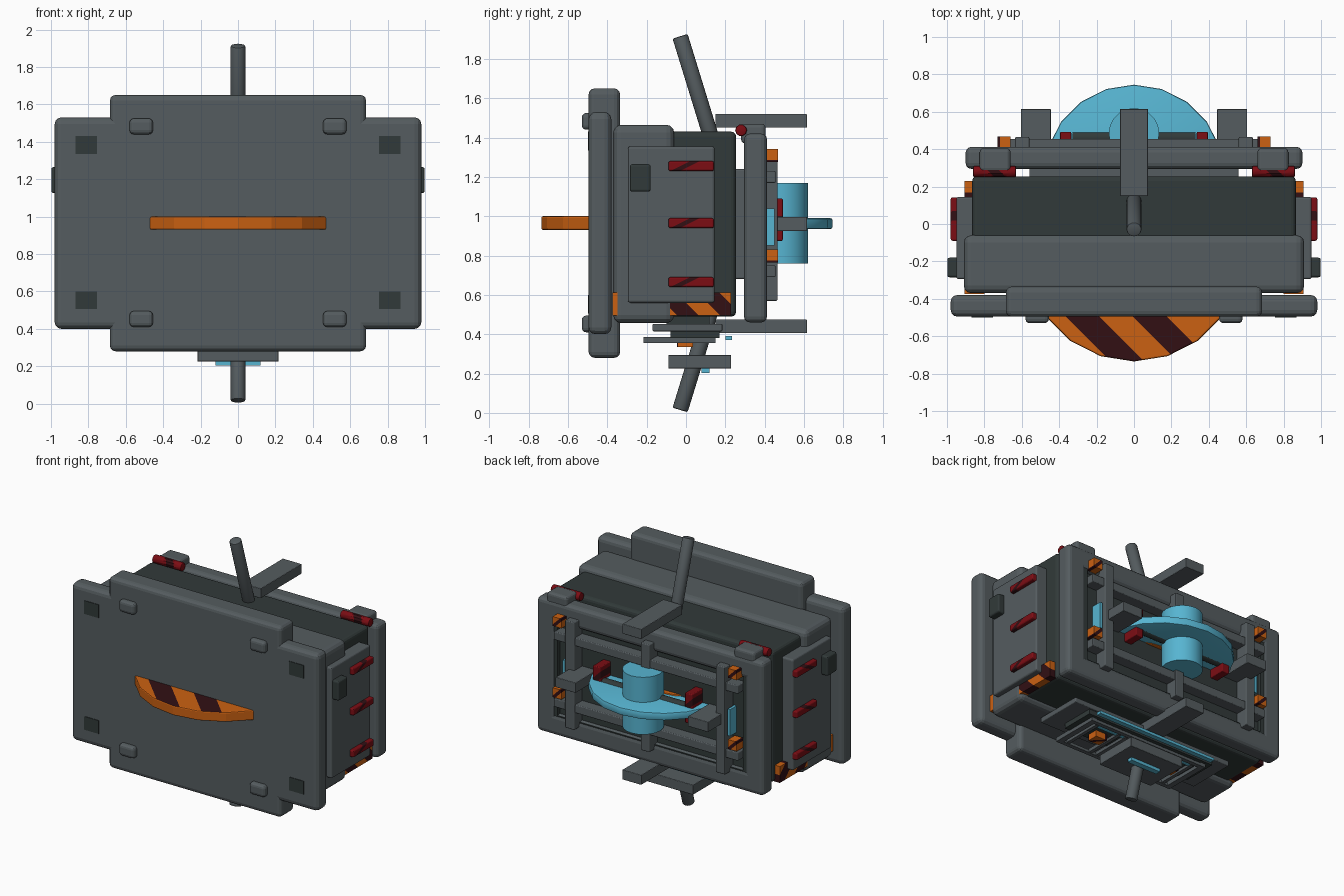
import bpy, bmesh, math
from mathutils import Vector

if "Cube" in bpy.data.objects:
    bpy.data.objects.remove(bpy.data.objects["Cube"])


def material(name, r, g, b):
    m = bpy.data.materials.new(name)
    m.use_nodes = True
    m.diffuse_color = (r, g, b, 1)
    m.node_tree.nodes["Principled BSDF"].inputs["Base Color"].default_value = (r, g, b, 1)
    return m


GREY = material("grey", 0.09, 0.107, 0.115)
DARK = material("charcoal", 0.031, 0.042, 0.041)
ORANGE = material("orange", 0.6, 0.12, 0.006)
MAROON = material("maroon", 0.032, 0.005, 0.007)
RED = material("red", 0.2, 0.004, 0.007)
BLUE = material("light_blue", 0.095, 0.46, 0.64)


def finish(bm, name, mat, smooth=False):
    bmesh.ops.recalc_face_normals(bm, faces=bm.faces)
    me = bpy.data.meshes.new(name)
    bm.to_mesh(me)
    bm.free()
    me.materials.append(mat)
    ob = bpy.data.objects.new(name, me)
    bpy.context.collection.objects.link(ob)
    if smooth:
        bpy.ops.object.select_all(action="DESELECT")
        ob.select_set(True)
        bpy.context.view_layer.objects.active = ob
        bpy.ops.object.shade_smooth_by_angle(angle=math.radians(35))
    return ob


def box(name, x, y, z, mat=GREY, bevel=0.0):
    """Box given by its (min, max) along each axis, with rounded edges."""
    bm = bmesh.new()
    bmesh.ops.create_cube(bm, size=1)
    for v in bm.verts:
        for i, (lo, hi) in enumerate((x, y, z)):
            v.co[i] = hi if v.co[i] > 0 else lo
    if bevel:
        bmesh.ops.bevel(bm, geom=bm.edges[:], offset=bevel, segments=3,
                        profile=0.5, affect="EDGES")
    return finish(bm, name, mat)


def pair(name, x, y, z, mat=GREY, bevel=0.0):
    """The same box on the left and on the right."""
    return [box("left_" + name, x, y, z, mat, bevel),
            box("right_" + name, (-x[1], -x[0]), y, z, mat, bevel)]


def cylinder(name, a, b, radius, mat=GREY, sides=24, bevel=0.0, smooth=True):
    a, b = Vector(a), Vector(b)
    bm = bmesh.new()
    bmesh.ops.create_cone(bm, cap_ends=True, segments=sides, radius1=radius,
                          radius2=radius, depth=(b - a).length)
    if bevel:
        rims = [e for e in bm.edges if abs(e.verts[0].co.z - e.verts[1].co.z) < 1e-4]
        bmesh.ops.bevel(bm, geom=rims, offset=bevel, segments=2, profile=0.5, affect="EDGES")
    turn = Vector((0, 0, 1)).rotation_difference(b - a).to_matrix().to_4x4()
    bm.transform(turn)
    bmesh.ops.translate(bm, verts=bm.verts, vec=(a + b) / 2)
    return finish(bm, name, mat, smooth)


def stripe(ob, direction, start, width, count, flat_only=False):
    """Cut diagonal bands into a part and paint them maroon."""
    d = Vector(direction)
    bm = bmesh.new()
    bm.from_mesh(ob.data)
    for i in range(2 * count):
        bmesh.ops.bisect_plane(bm, geom=bm.verts[:] + bm.edges[:] + bm.faces[:],
                               plane_co=d * ((start + i * width) / d.length_squared), plane_no=d)
    for f in bm.faces:
        band = math.floor((f.calc_center_median().dot(d) - start) / width)
        if 0 <= band < 2 * count and band % 2 == 0 and not (flat_only and abs(f.normal.z) < 0.5):
            f.material_index = 1
    bm.to_mesh(ob.data)
    bm.free()
    ob.data.materials.append(MAROON)


def ring(name, x, y, z, wall, bevel=0.0, mat=GREY):
    """Rectangular frame facing the back, from four beams."""
    pair(name + "_post", (x - wall, x), y, z, mat, bevel)
    for label, lo in (("lower", z[0]), ("upper", z[1] - wall)):
        box(name + "_" + label, (-x, x), y, (lo, lo + wall), mat, bevel)


# Front shield
box("front_plate_wide", (-0.98, 0.98), (-0.495, -0.38), (0.40, 1.53), GREY, 0.035)
box("front_plate_tall", (-0.685, 0.685), (-0.495, -0.335), (0.28, 1.65), GREY, 0.03)
for lo, hi in ((1.44, 1.525), (0.41, 0.495)):
    pair("front_knob", (0.455, 0.58), (-0.53, -0.46), (lo, hi), GREY, 0.022)
for lo in (1.335, 0.505):
    pair("front_square", (0.755, 0.87), (-0.499, -0.49), (lo, lo + 0.095), DARK)
front_disc = cylinder("front_striped_disc", (0, -0.155, 0.93), (0, -0.155, 1.0),
                      0.58, ORANGE, 20, 0.008, False)
stripe(front_disc, (1, 1, 0), -0.86, 0.18, 2, True)

# Main body
box("front_body", (-0.91, 0.91), (-0.37, -0.06), (0.457, 1.465), GREY, 0.04)
box("rear_body", (-0.865, 0.865), (-0.10, 0.255), (0.49, 1.43), DARK, 0.025)
box("rear_neck", (-0.56, 0.56), (0.2, 0.32), (0.68, 1.24), GREY, 0.01)
for ob in pair("hazard_strip", (0.80, 0.905), (-0.375, 0.23), (0.495, 0.612), ORANGE):
    stripe(ob, (0, 1, 1.0), 0.45, 0.11, 2)

# Side panels with bars and control boxes
pair("side_panel", (0.84, 0.95), (-0.295, 0.145), (0.56, 1.355), GREY, 0.012)
pair("side_control_box", (0.93, 0.998), (-0.285, -0.18), (1.125, 1.265), DARK, 0.012)
for z in (0.64, 0.94, 1.23):
    for ob in pair("side_bar", (0.93, 0.98), (-0.09, 0.142), (z, z + 0.05), RED, 0.01):
        stripe(ob, (0, 1, -2.0), -0.03 - 2 * (z + 0.025), 0.05, 1)

# Back frame
ring("back_frame", 0.90, (0.295, 0.412), (0.46, 1.42), 0.15, 0.03)
box("back_panel", (-0.78, 0.78), (0.305, 0.375), (0.58, 1.30), DARK)
ring("inner_frame", 0.77, (0.36, 0.405), (0.57, 1.32), 0.035, 0, DARK)
pair("back_upright", (0.56, 0.635), (0.37, 0.465), (0.57, 1.34), GREY, 0.006)
box("back_middle_upright", (-0.035, 0.035), (0.37, 0.465), (0.57, 1.34), GREY, 0.006)
for z in (0.69, 1.17):
    box("back_rail", (-0.73, 0.73), (0.37, 0.455), (z, z + 0.06), GREY, 0.006)
for z in (0.765, 1.275):
    for ob in pair("corner_marker", (0.66, 0.73), (0.39, 0.468), (z, z + 0.067), ORANGE):
        stripe(ob, (1, 0, 1), (0.66 if ob.name.startswith("left") else -0.73) + z + 0.05, 0.03, 1)
pair("corner_clip", (0.66, 0.825), (0.28, 0.405), (1.37, 1.47), GREY, 0.02)
for s in (-1, 1):
    roll = cylinder("red_roll", (s * 0.63, 0.28, 1.437), (s * 0.86, 0.28, 1.437),
                    0.03, RED, 10, 0.008)
    stripe(roll, (1, 1, 0), s * 0.745 + 0.25, 0.06, 1)

# Four tabs and two slanted rods
for name, z in (("upper_tab", 1.45), ("lower_tab", 0.405)):
    box(name, (-0.075, 0.075), (0.15, 0.615), (z, z + 0.07), GREY, 0.004)
pair("side_tab", (0.445, 0.605), (0.36, 0.615), (0.925, 0.997), GREY, 0.004)
cylinder("upper_rod", (0, 0.15, 1.33), (0, -0.03, 1.915), 0.04, GREY, 20, 0.008)
cylinder("lower_rod", (0, 0.15, 0.60), (0, -0.03, 0.015), 0.04, GREY, 20, 0.008)

# Rear rotor
cylinder("rear_disc", (0, 0.263, 0.935), (0, 0.263, 0.99), 0.482, BLUE, 20, 0.01)
cylinder("rear_hub", (0, 0.485, 0.76), (0, 0.485, 1.17), 0.135, BLUE, 20)
for s in (-1, 1):
    cylinder("rotor_axle", (s * 0.12, 0.46, 0.965), (s * 0.33, 0.46, 0.965), 0.04, DARK, 16)
for ob in pair("rotor_clamp", (0.335, 0.395), (0.36, 0.492), (0.875, 1.09), RED, 0.006):
    stripe(ob, (1, 0, 1), (0.365 if ob.name.startswith("left") else -0.365) + 0.98, 0.05, 1)
pair("blue_light", (0.645, 0.665), (0.37, 0.45), (0.85, 1.04), BLUE)

# Underside assembly
box("underside_mount", (-0.45, 0.45), (-0.10, 0.12), (0.44, 0.52), DARK)
box("underside_plate", (-0.65, 0.65), (-0.17, 0.185), (0.415, 0.452), GREY, 0.006)
box("underside_step", (-0.52, 0.52), (-0.08, 0.17), (0.38, 0.417), DARK)
for y in (-0.215, 0.12):
    box("underside_rail", (-0.48, 0.48), (y, y + 0.03), (0.355, 0.375))
pair("underside_crossbar", (0.44, 0.48), (-0.215, 0.15), (0.355, 0.385))
for x in (0.14, 0.2, 0.39):
    pair("underside_slat", (x, x + 0.025), (-0.19, 0.11), (0.36, 0.385))
for ob in pair("underside_marker", (0.26, 0.35), (-0.045, 0.035), (0.335, 0.382), ORANGE):
    stripe(ob, (1, 1, 0), 0.28 if ob.name.startswith("left") else -0.33, 0.03, 1)
box("blue_strip", (-0.48, 0.48), (0.2, 0.235), (0.37, 0.39), BLUE)
box("blue_inner_strip", (-0.4, 0.4), (0.08, 0.115), (0.365, 0.382), BLUE)
box("lower_block", (-0.217, 0.217), (-0.09, 0.23), (0.225, 0.295), GREY, 0.004)
box("lower_block_light", (-0.12, 0.12), (0.08, 0.12), (0.203, 0.23), BLUE)
